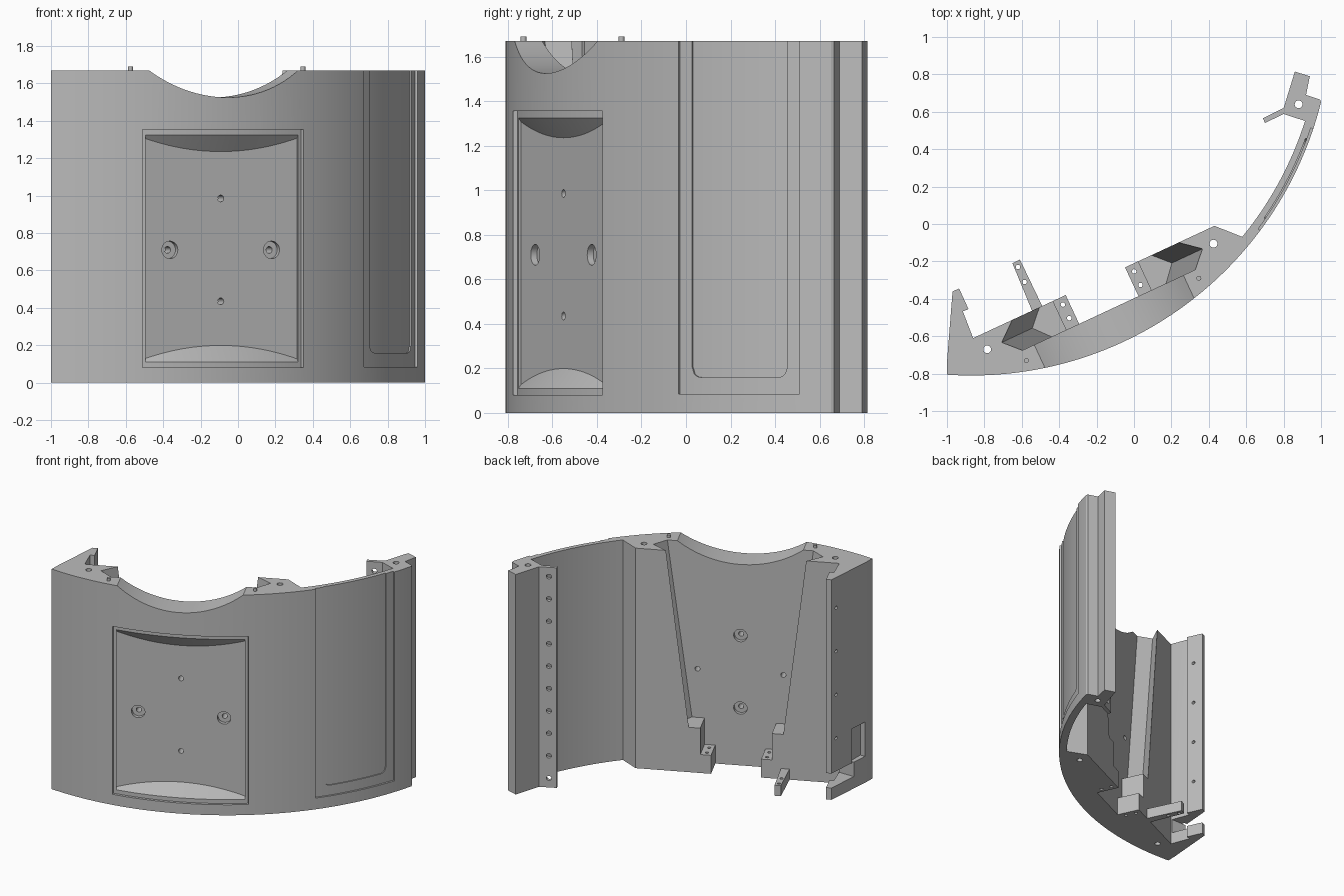
import bpy, bmesh, math
from mathutils import Vector

cube = bpy.data.objects.get("Cube")
if cube:
    bpy.data.objects.remove(cube, do_unlink=True)

R, CX, CY, H = 1.927, -0.87, 1.117, 1.67   # outer radius, arc centre, height
TILT = math.radians(25)                    # heading of the flat middle section

grey = bpy.data.materials.new("plain_grey")
grey.use_nodes = True
grey.diffuse_color = (0.5, 0.5, 0.5, 1)
grey.node_tree.nodes["Principled BSDF"].inputs["Base Color"].default_value = (0.5, 0.5, 0.5, 1)


def local(u, v, z):
    """Point in the tilted frame: u along the panel, v inward."""
    c, s = math.cos(TILT), math.sin(TILT)
    return Vector((CX + c * u - s * v, CY + s * u + c * v, z))


def polar(r, deg, z=0):
    a = math.radians(deg)
    return Vector((CX + r * math.cos(a), CY + r * math.sin(a), z))


def loft(name, rings):
    """Skin a list of equal rings and cap both ends."""
    bm = bmesh.new()
    vs = [[bm.verts.new(p) for p in ring] for ring in rings]
    n = len(vs[0])
    for a, b in zip(vs, vs[1:]):
        for i in range(n):
            j = (i + 1) % n
            bm.faces.new((a[i], a[j], b[j], b[i]))
    bm.faces.new(vs[0][::-1])
    bm.faces.new(vs[-1])
    bmesh.ops.recalc_face_normals(bm, faces=bm.faces)
    me = bpy.data.meshes.new(name)
    bm.to_mesh(me)
    bm.free()
    me.materials.append(grey)
    ob = bpy.data.objects.new(name, me)
    bpy.context.collection.objects.link(ob)
    return ob


def prism(name, outline, z0, z1):
    return loft(name, [[(p[0], p[1], z) for p in outline] for z in (z0, z1)])


def box(name, u0, u1, v0, v1, z0, z1):
    return prism(name, [local(u, v, 0) for u, v in ((u0, v0), (u1, v0), (u1, v1), (u0, v1))], z0, z1)


def rod(name, p0, p1, r, n=20):
    p0, p1 = Vector(p0), Vector(p1)
    q = (p1 - p0).to_track_quat('Z', 'Y')
    ring = [q @ Vector((r * math.cos(t), r * math.sin(t), 0))
            for t in (2 * math.pi * i / n for i in range(n))]
    return loft(name, [[p + o for o in ring] for p in (p0, p1)])


def sector(depth, a0, a1, z0, z1, corner=0.0, n=48):
    """Cutter that follows the outer arc, with optional rounded lower corners."""
    rings = []
    for i in range(n + 1):
        a = a0 + (a1 - a0) * i / n
        s = R * math.radians(min(a - a0, a1 - a))
        k = max(corner - s, 0)
        lo = z0 + corner - math.sqrt(max(corner ** 2 - k ** 2, 0))
        rings.append([polar(R - depth, a, lo), polar(R + 0.1, a, lo),
                      polar(R + 0.1, a, z1), polar(R - depth, a, z1)])
    return loft("cutter", rings)


def cut(target, cutter):
    cutter.hide_render = True
    m = target.modifiers.new("cut", 'BOOLEAN')
    m.operation, m.solver, m.object = 'DIFFERENCE', 'EXACT', cutter
    bpy.context.view_layer.objects.active = target
    bpy.ops.object.modifier_apply(modifier=m.name)
    bpy.data.objects.remove(cutter, do_unlink=True)


# Curved panel with its thick middle and end bracket
N = 80
outline = [polar(R, -93.9 + 79.9 * i / N) for i in range(N + 1)]
outline += [(0.995, 0.665), (0.92, 0.69), (0.94, 0.79), (0.86, 0.815), (0.80, 0.62),
            (0.69, 0.565), (0.70, 0.54), (0.80, 0.588)]
outline += [polar(R - 0.055, -17.6 - 21.7 * i / 24) for i in range(25)]
outline += [(0.43, -0.01), (-0.86, -0.61), (-0.85, -0.665), (-1, -0.74)]
panel = prism("curved_panel", outline, 0, H)

# Tapered dovetail pocket in the back, open below in the middle
def pocket(z, back, mid, inner):
    half = [(back, -1.4), (back, -1.57), (mid, -1.655), (inner, -1.74)]
    return [local(u, v, z) for u, v in half + [(-u, v) for u, v in reversed(half)]]

cut(panel, loft("cutter", [pocket(0.34, 0.33, 0.412, 0.338), pocket(H, 0.49, 0.592, 0.51),
                           pocket(H + 0.1, 0.502, 0.606, 0.523)]))
cut(panel, box("cutter", -0.25, 0.25, -1.74, -1.4, -0.1, 0.4))

# Rounded neck notch in the top edge
cut(panel, rod("cutter", local(0, -2.2, 2.265), local(0, -1.3, 2.265), 0.74, 128))

# Front window: shallow rim, then a flat floor with sloping head and sill
half = math.degrees(math.asin(0.475 / R))
cut(panel, sector(0.02, -65 - half, -65 + half, 0.08, 1.355))
FLOOR, rings = -1.84, []
for i in range(33):
    u = -0.45 + 0.9 * i / 32
    v = -math.sqrt((R - 0.02) ** 2 - u * u)
    drop = 1.33 * (FLOOR - v)
    rings.append([local(u, *p) for p in ((FLOOR, 0.11 + drop), (v, 0.11), (-2.1, 0.11),
                                         (-2.1, 1.325), (v, 1.325), (FLOOR, 1.325 - drop))])
cut(panel, loft("cutter", rings))

# Side panel: stepped recess with rounded lower corners
cut(panel, sector(0.014, -36.7, -18.4, 0.085, H + 0.1))
cut(panel, sector(0.022, -34.7, -20.25, 0.16, H + 0.1, 0.045))

# Bolt holes through the window, counterbored front or back
for u, z, v0, v1 in ((-0.3, 0.71, -1.9, -1.81), (0.3, 0.71, -1.9, -1.81),
                     (0, 0.985, -1.77, -1.7), (0, 0.435, -1.77, -1.7)):
    cut(panel, rod("cutter", local(u, -2.1, z), local(u, -1.6, z), 0.018))
    cut(panel, rod("cutter", local(u, v0, z), local(u, v1, z), 0.047, 28))

# Vertical bolt holes and the row along the end bracket
for x, y in ((-0.785, -0.67), (0.425, -0.105), (0.88, 0.64)):
    cut(panel, rod("cutter", (x, y, -0.1), (x, y, H + 0.1), 0.021))
for i in range(10):
    z = 0.07 + 0.17 * i
    cut(panel, rod("cutter", (0.775, 0.51, z), (0.72, 0.63, z), 0.018, 14))

# Side flange with its hooked edge, gap and clip slot
flange = prism("side_flange", [(-1, -0.74), (-0.97, -0.36), (-0.935, -0.345), (-0.885, -0.455),
                               (-0.915, -0.467), (-0.86, -0.61), (-0.85, -0.665)], 0, H)
cut(flange, prism("cutter", [(-1.1, -0.6), (-0.8, -0.6), (-0.8, -0.2), (-1.1, -0.2)], 0.09, 0.2))
cut(flange, prism("cutter", [(-1.1, -0.72), (-0.96, -0.72), (-0.96, -0.58), (-1.1, -0.58)], 0.2, 0.46))
for i in range(4):
    z = 0.45 + 0.33 * i
    cut(flange, rod("cutter", (-1.1, -0.41, z), (-0.8, -0.41, z), 0.012, 12))

# Drilled tabs beside the lower opening
tabs = []
for side, name in ((-1, "right_tab"), (1, "left_tab")):
    tab = box(name, *sorted((side * 0.175, side * 0.25)), -1.74, -1.57, 0, 0.14)
    for v in (-1.69, -1.61):
        cut(tab, rod("cutter", local(side * 0.21, v, -0.1), local(side * 0.21, v, 0.3), 0.012, 14))
    tabs.append(tab)

# Drilled arm reaching back from the foot
arm = prism("rear_arm", [(-0.65, -0.21), (-0.61, -0.19), (-0.49, -0.44), (-0.545, -0.464)], 0, 0.08)
for x, y in ((-0.62, -0.23), (-0.585, -0.31)):
    cut(arm, rod("cutter", (x, y, -0.1), (x, y, 0.2), 0.012, 14))

# Locating pegs on the top edge
pegs = [rod(name, (x, y, H - 0.02), (x, y, H + 0.02), 0.013, 16)
        for name, x, y in (("right_peg", -0.575, -0.73), ("left_peg", 0.347, -0.29))]

# Smooth the curved faces and keep edges sharp
bpy.ops.object.select_all(action='DESELECT')
for ob in [panel, flange, arm] + tabs + pegs:
    ob.select_set(True)
bpy.context.view_layer.objects.active = panel
bpy.ops.object.shade_smooth_by_angle(angle=math.radians(25))
